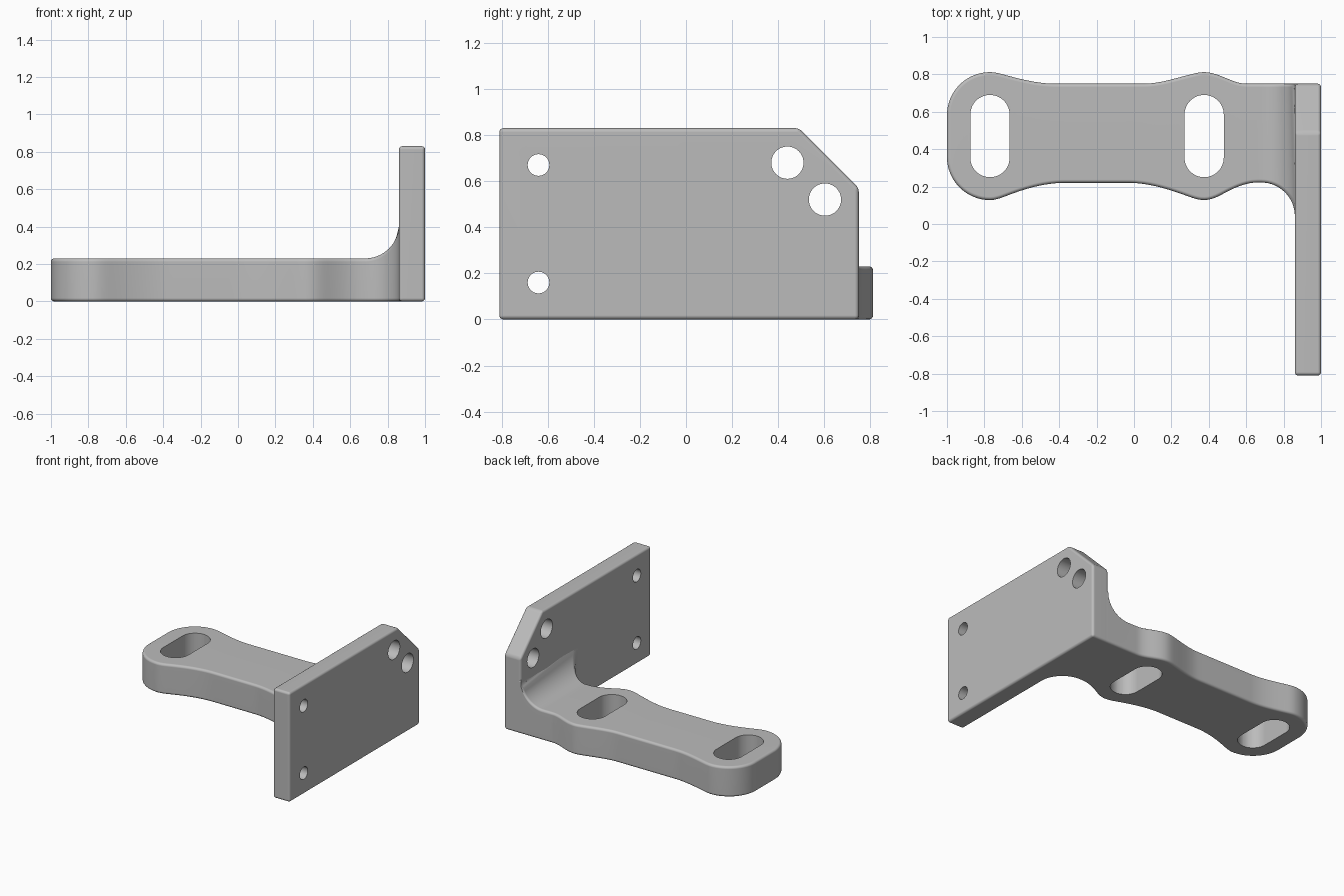
import bpy, bmesh
from math import sin, cos, pi, sqrt, radians
from mathutils import Vector

if "Cube" in bpy.data.objects:
    bpy.data.objects.remove(bpy.data.objects["Cube"], do_unlink=True)

grey = bpy.data.materials.new("machined_grey")
grey.use_nodes = True
grey.diffuse_color = (0.5, 0.5, 0.5, 1)
grey.node_tree.nodes["Principled BSDF"].inputs["Base Color"].default_value = (0.5, 0.5, 0.5, 1)


def make_object(name, bm):
    bmesh.ops.recalc_face_normals(bm, faces=bm.faces)
    mesh = bpy.data.meshes.new(name)
    bm.to_mesh(mesh)
    bm.free()
    mesh.materials.append(grey)
    obj = bpy.data.objects.new(name, mesh)
    bpy.context.collection.objects.link(obj)
    return obj


def add_prism(bm, points, direction):
    """Closed prism from a planar outline pushed along a direction."""
    face = bm.faces.new([bm.verts.new(p) for p in points])
    geom = bmesh.ops.extrude_face_region(bm, geom=[face], use_keep_orig=True)["geom"]
    moved = [v for v in geom if isinstance(v, bmesh.types.BMVert)]
    bmesh.ops.translate(bm, verts=moved, vec=direction)


def activate(obj):
    bpy.ops.object.select_all(action='DESELECT')
    obj.select_set(True)
    bpy.context.view_layer.objects.active = obj


def cut(obj, cutter):
    mod = obj.modifiers.new("openings", 'BOOLEAN')
    mod.operation = 'DIFFERENCE'
    mod.solver = 'EXACT'
    mod.object = cutter
    cutter.hide_render = True
    activate(obj)
    bpy.ops.object.modifier_apply(modifier=mod.name)
    bpy.data.objects.remove(cutter, do_unlink=True)


def finish(obj):
    activate(obj)
    bpy.ops.object.shade_smooth_by_angle(angle=radians(35))
    mod = obj.modifiers.new("clean_shading", 'WEIGHTED_NORMAL')
    mod.keep_sharp = True


# Shared dimensions
PLATE_IN, PLATE_OUT = 0.86, 1.0
BEVEL = 0.018
ARM_END = PLATE_IN + BEVEL
LOBE_X, LOBE_R = -0.77, 0.23
FILLET_X, FILLET_R = 0.68, 0.18
ARM_H = 0.23

# Arm edge curves: x, y, slope
BACK = [(LOBE_X, .812, 0), (-.69, .797, -.27), (-.42, .75, 0), (.05, .75, 0),
        (.30, .799, .25), (.375, .812, 0), (.46, .793, -.38), (.60, .75, 0), (ARM_END, .75, 0)]
FRONT = [(LOBE_X, .128, 0), (-.67, .155, .38), (-.37, .22, 0), (-.03, .22, 0),
         (.27, .155, -.36), (.375, .128, 0), (.47, .158, .55), (.66, .222, 0), (FILLET_X, .222, 0)]


def hermite(keys, x):
    for (x0, y0, m0), (x1, y1, m1) in zip(keys, keys[1:]):
        if x <= x1 + 1e-6:
            h = x1 - x0
            t = (x - x0) / h
            return (y0 * (1 + 2 * t) * (1 - t) ** 2 + m0 * h * t * (1 - t) ** 2
                    + y1 * t * t * (3 - 2 * t) + m1 * h * t * t * (t - 1))
    return keys[-1][1]


def fillet_drop(x):
    d = min(max(x - FILLET_X, 0), FILLET_R)
    return FILLET_R - sqrt(FILLET_R ** 2 - d * d)


def edge(keys, sign, x):
    if x < LOBE_X:
        d = min(LOBE_X - x, LOBE_R)
        return keys[0][1] - sign * (LOBE_R - sqrt(LOBE_R ** 2 - d * d))
    y = hermite(keys, x)
    return y - fillet_drop(x) if sign < 0 else y


# Arm: stacked outlines with rounded rims, rising into the plate
N = 16
stations = [LOBE_X - LOBE_R * cos(pi / 2 * i / N) for i in range(N)]
stations += [LOBE_X + (FILLET_X - LOBE_X) * i / 72 for i in range(72)]
stations += [FILLET_X + FILLET_R * sin(pi / 2 * i / N) for i in range(N + 1)] + [ARM_END]
outline = [Vector((x, edge(BACK, 1, x))) for x in reversed(stations)]
outline += [Vector((x, edge(FRONT, -1, x))) for x in stations]
count = len(outline)
inward = []
for i in range(count):
    t = (outline[min(i + 1, count - 1)] - outline[max(i - 1, 0)]).normalized()
    inward.append(Vector((-t.y, t.x)))

bm = bmesh.new()
rings = []
angles = [pi / 2 * i / 4 for i in range(5)]
for top, a in [(False, a) for a in angles] + [(True, a) for a in reversed(angles)]:
    inset, dip = BEVEL * (1 - sin(a)), BEVEL * (1 - cos(a))
    ring = []
    for p, n in zip(outline, inward):
        q = p + n * inset
        x = min(q.x, ARM_END)
        z = ARM_H + fillet_drop(x) - dip if top else dip
        ring.append(bm.verts.new((x, q.y, z)))
    rings.append(ring)
for low, high in zip(rings, rings[1:]):
    for i in range(count - 1):
        bm.faces.new((low[i], low[i + 1], high[i + 1], high[i]))
for ring in (rings[0], rings[-1]):
    for i in range(count // 2 - 1):
        bm.faces.new((ring[i], ring[i + 1], ring[-i - 2], ring[-i - 1]))
bm.faces.new([r[0] for r in rings] + [r[-1] for r in reversed(rings)])
arm = make_object("arm", bm)

# Two long slots through the arm
bm = bmesh.new()
for cx in (LOBE_X, 0.375):
    pts = []
    for i in range(50):
        a = pi * (i % 25) / 24 + (pi if i >= 25 else 0)
        shift = 0.115 if i < 25 else -0.115
        pts.append((cx + 0.105 * cos(a), 0.47 + shift + 0.105 * sin(a), -0.2))
    add_prism(bm, pts, (0, 0, 0.9))
cut(arm, make_object("slot_cutter", bm))
finish(arm)

# Upright plate with one clipped corner
bm = bmesh.new()
corners = [(-.81, 0), (.75, 0), (.75, .57), (.49, .83), (-.81, .83)]
add_prism(bm, [(PLATE_IN, y, z) for y, z in corners], (PLATE_OUT - PLATE_IN, 0, 0))
plate = make_object("mounting_plate", bm)
mod = plate.modifiers.new("rounded_edges", 'BEVEL')
mod.width = BEVEL
mod.segments = 4
activate(plate)
bpy.ops.object.modifier_apply(modifier=mod.name)

# Screw holes through the plate
bm = bmesh.new()
for y, z, r in [(-.64, .67, .047), (-.64, .16, .047), (.44, .68, .07), (.603, .52, .07)]:
    ring = [(PLATE_IN - .2, y + r * cos(2 * pi * i / 40), z + r * sin(2 * pi * i / 40)) for i in range(40)]
    add_prism(bm, ring, (.6, 0, 0))
cut(plate, make_object("hole_cutter", bm))
finish(plate)
